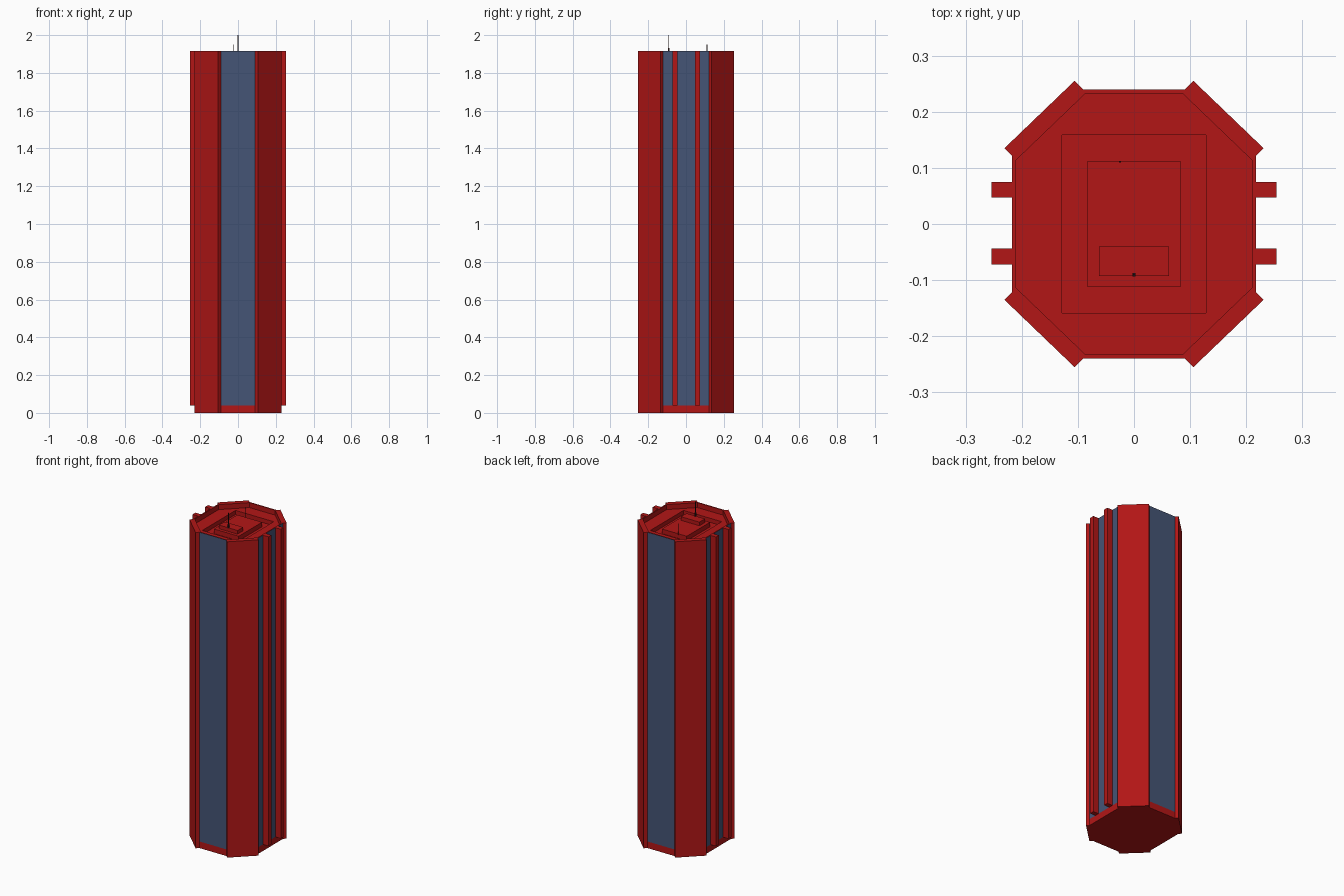
import bpy, bmesh

if "Cube" in bpy.data.objects:
    bpy.data.objects.remove(bpy.data.objects["Cube"])


def material(name, rgb):
    m = bpy.data.materials.new(name)
    m.diffuse_color = (*rgb, 1)
    m.use_nodes = True
    m.node_tree.nodes["Principled BSDF"].inputs["Base Color"].default_value = m.diffuse_color
    return m


RED = material("red_cladding", (0.45, 0.008, 0.008))
BLUE = material("blue_glass", (0.06, 0.09, 0.18))
DARK = material("dark_metal", (0.03, 0.01, 0.01))


def octagon(ax, y, x, by):
    """Eight points; every consecutive pair spans one chamfered corner."""
    return [(ax, y), (x, by), (x, -by), (ax, -y),
            (-ax, -y), (-x, -by), (-x, by), (-ax, y)]


def loft(name, rings, mat, cap_start=False, cap_end=False, solid=True):
    """Skin a stack of (outline, z) rings."""
    bm = bmesh.new()
    loops = [[bm.verts.new((x, y, z)) for x, y in pts] for pts, z in rings]
    n = len(loops[0])
    for a, b in zip(loops, loops[1:]):
        for i in range(n):
            j = (i + 1) % n
            bm.faces.new((a[j], a[i], b[i], b[j]))
    if cap_start:
        bm.faces.new(loops[0])
    if cap_end:
        bm.faces.new(loops[-1][::-1])
    bmesh.ops.remove_doubles(bm, verts=bm.verts, dist=1e-5)
    if solid:
        bmesh.ops.recalc_face_normals(bm, faces=bm.faces)
    me = bpy.data.meshes.new(name)
    bm.to_mesh(me)
    bm.free()
    me.materials.append(mat)
    ob = bpy.data.objects.new(name, me)
    bpy.context.collection.objects.link(ob)
    return ob


def prism(name, pts, z0, z1, mat):
    return loft(name, [(pts, z0), (pts, z1)], mat, True, True)


def box(name, x0, x1, y0, y1, z0, z1, mat):
    return prism(name, [(x0, y1), (x1, y1), (x1, y0), (x0, y0)], z0, z1, mat)


TOP = 1.915
outer = octagon(0.092, 0.24, 0.217, 0.121)
inner = octagon(0.088, 0.233, 0.21, 0.118)
pit = octagon(0.128, 0.159, 0.128, 0.159)      # collapses to a rectangle
block = octagon(0.083, 0.112, 0.083, 0.112)

# Base plinth and glass walls
prism("base_plinth", outer, 0, 0.04, RED)
loft("glass_walls", [(outer, 0.04), (outer, TOP)], BLUE, solid=False)

# Parapet rim, recessed roof, sunken pit and central raised block
loft("roof", [(outer, TOP), (inner, TOP), (inner, 1.885), (pit, 1.885),
              (pit, 1.86), (block, 1.86), (block, 1.888)],
     RED, cap_end=True, solid=False)

# Corner slabs and side fins
for sx in (-1, 1):
    for sy in (-1, 1):
        slab = [(0.106, 0.255), (0.231, 0.135), (0.21, 0.114), (0.085, 0.234)]
        prism("corner_slab", [(sx * x, sy * y) for x, y in slab], 0, TOP, RED)
    for y in (-0.058, 0.061):
        xs = sorted((sx * 0.212, sx * 0.254))
        box("side_fin", *xs, y - 0.014, y + 0.014, 0.04, TOP, RED)

# Rooftop plant room and antennas
box("plant_room", -0.062, 0.062, -0.093, -0.04, 1.885, 1.91, RED)
box("antenna_foot", -0.003, 0.003, -0.094, -0.087, 1.905, 1.932, DARK)
box("main_antenna", -0.0015, 0.0015, -0.092, -0.089, 1.905, 2.0, DARK)
box("small_antenna", -0.0265, -0.0235, 0.1095, 0.1125, 1.88, 1.95, DARK)
